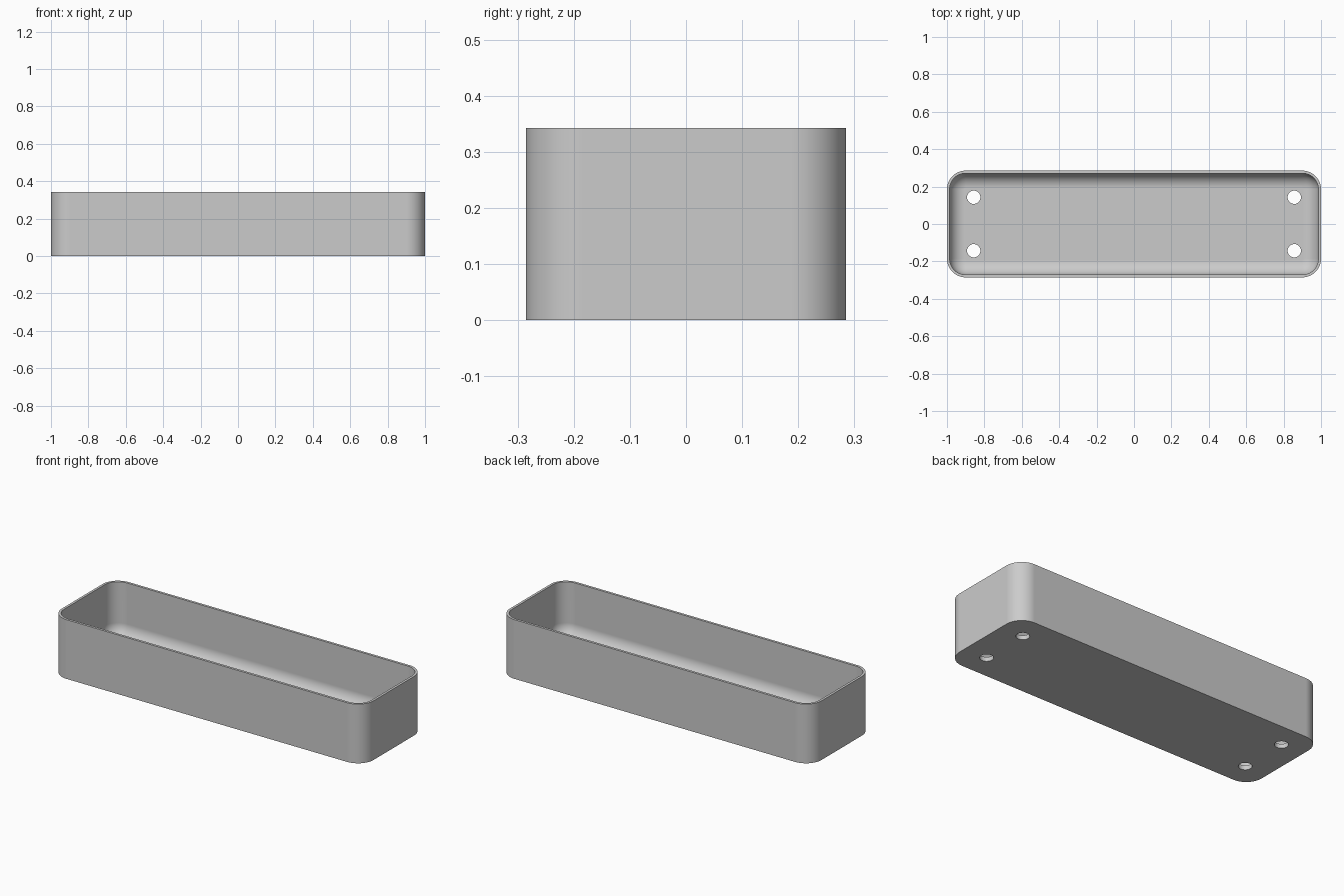
import bpy
import bmesh
from math import sin, cos, pi
from mathutils import Matrix

if "Cube" in bpy.data.objects:
    bpy.data.objects.remove(bpy.data.objects["Cube"])

LENGTH, WIDTH, HEIGHT = 2.0, 0.571, 0.343
CORNER, WALL, FLOOR, FILLET = 0.1, 0.0143, 0.025, 0.08
HOLE_X, HOLE_Y, HOLE_RADIUS = 0.857, 0.143, 0.0357
STEPS = 12

grey = bpy.data.materials.new("plain grey")
grey.use_nodes = True
colour = (0.6, 0.6, 0.6, 1)
grey.diffuse_color = colour
grey.node_tree.nodes["Principled BSDF"].inputs["Base Color"].default_value = colour


def make_object(name, bm):
    bmesh.ops.recalc_face_normals(bm, faces=bm.faces)
    mesh = bpy.data.meshes.new(name)
    bm.to_mesh(mesh)
    bm.free()
    mesh.materials.append(grey)
    obj = bpy.data.objects.new(name, mesh)
    bpy.context.collection.objects.link(obj)
    return obj


def rounded_ring(bm, inset, z):
    """Rounded rectangle, moved inwards from the outer wall by inset."""
    radius = CORNER - inset
    cx, cy = LENGTH / 2 - CORNER, WIDTH / 2 - CORNER
    ring = []
    for i, (sx, sy) in enumerate([(1, 1), (-1, 1), (-1, -1), (1, -1)]):
        for k in range(STEPS + 1):
            a = (i + k / STEPS) * pi / 2
            ring.append(bm.verts.new((sx * cx + radius * cos(a), sy * cy + radius * sin(a), z)))
    return ring


# Tray shell: outer wall, rim, inner wall and fillet down to the floor
profile = [(0, 0), (0, HEIGHT), (WALL, HEIGHT)]
for k in range(STEPS + 1):
    a = k / STEPS * pi / 2
    profile.append((WALL + FILLET * (1 - cos(a)), FLOOR + FILLET * (1 - sin(a))))

bm = bmesh.new()
rings = [rounded_ring(bm, inset, z) for inset, z in profile]
for low, high in zip(rings, rings[1:]):
    for j in range(len(low)):
        n = (j + 1) % len(low)
        bm.faces.new((low[j], low[n], high[n], high[j]))
bm.faces.new(rings[0])
bm.faces.new(rings[-1])
tray = make_object("tray", bm)

# Four holes through the floor
bm = bmesh.new()
for sx in (-1, 1):
    for sy in (-1, 1):
        bmesh.ops.create_cone(bm, cap_ends=True, segments=32, radius1=HOLE_RADIUS,
                              radius2=HOLE_RADIUS, depth=0.2,
                              matrix=Matrix.Translation((sx * HOLE_X, sy * HOLE_Y, 0)))
cutter = make_object("hole_cutter", bm)
cutter.hide_render = True

cut = tray.modifiers.new("holes", "BOOLEAN")
cut.operation = "DIFFERENCE"
cut.solver = "EXACT"
cut.object = cutter
bpy.ops.object.select_all(action="DESELECT")
tray.select_set(True)
bpy.context.view_layer.objects.active = tray
bpy.ops.object.modifier_apply(modifier=cut.name)
bpy.data.objects.remove(cutter)

# Smooth curves with crisp rim, base and hole edges
bpy.ops.object.shade_smooth_by_angle(angle=pi / 6)
tray.modifiers.new("even_shading", "WEIGHTED_NORMAL").keep_sharp = True
